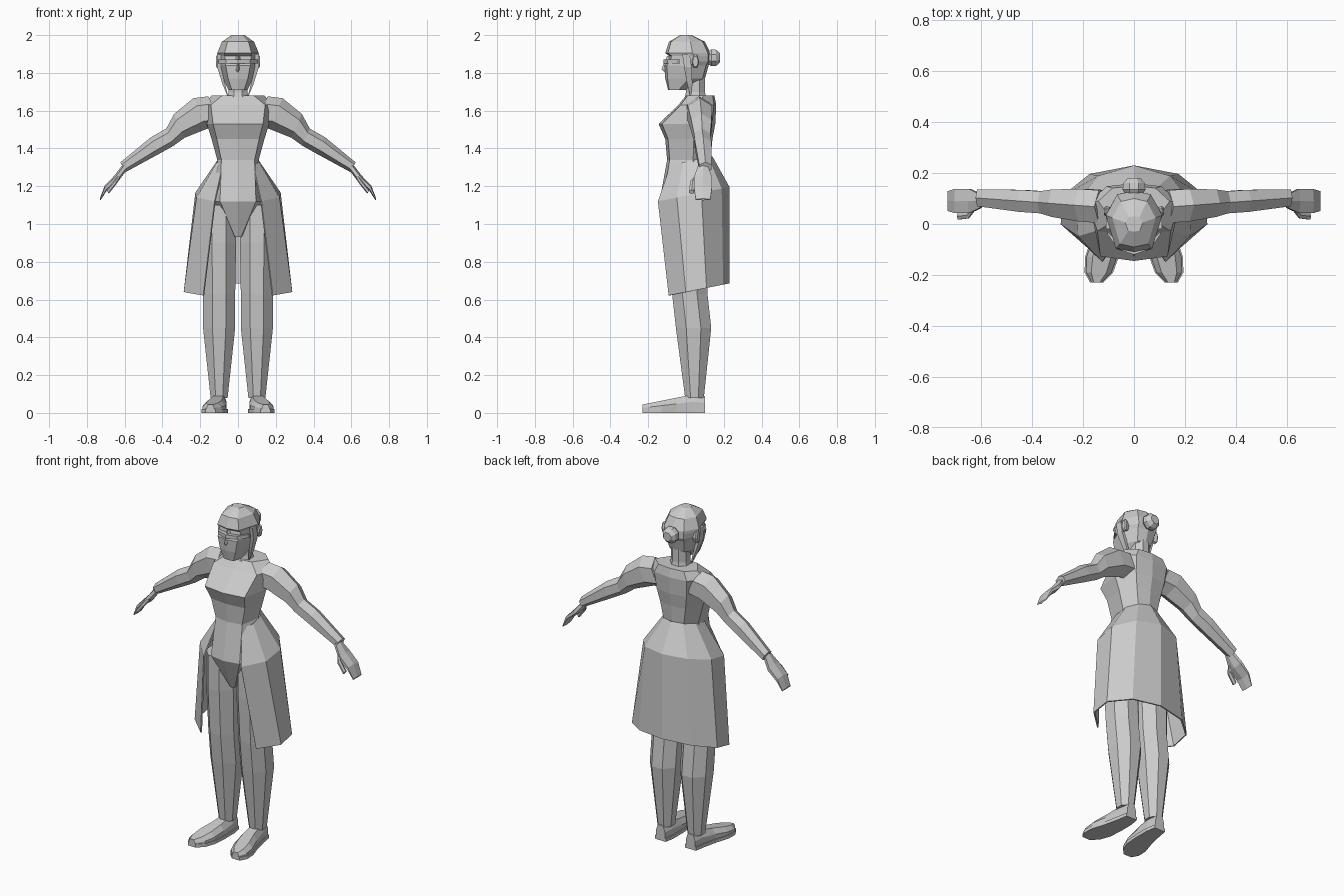
import bpy, bmesh
from math import cos, sin, pi, radians
from mathutils import Vector

if "Cube" in bpy.data.objects:
    bpy.data.objects.remove(bpy.data.objects["Cube"], do_unlink=True)

grey = bpy.data.materials.new("plain_grey")
grey.use_nodes = True
grey.diffuse_color = (.6, .6, .6, 1)
for node in grey.node_tree.nodes:
    if node.type == 'BSDF_PRINCIPLED':
        node.inputs["Base Color"].default_value = grey.diffuse_color


def loft(name, rings, closed=True, mirror=False, thickness=0):
    """Skin a list of equal-length point rings into a flat-shaded part."""
    bm = bmesh.new()
    rows = [[bm.verts.new(point) for point in ring] for ring in rings]
    count = len(rows[0])
    for lower, upper in zip(rows, rows[1:]):
        for i in range(count if closed else count - 1):
            j = (i + 1) % count
            bm.faces.new((lower[i], lower[j], upper[j], upper[i]))
    if closed:
        bm.faces.new(rows[0])
        bm.faces.new(rows[-1])
    bmesh.ops.recalc_face_normals(bm, faces=bm.faces)
    mesh = bpy.data.meshes.new(name)
    bm.to_mesh(mesh)
    bm.free()
    mesh.materials.append(grey)
    part = bpy.data.objects.new(name, mesh)
    bpy.context.collection.objects.link(part)
    if mirror:
        part.modifiers.new("Mirror", 'MIRROR').use_clip = True
    if thickness:
        part.modifiers.new("Solidify", 'SOLIDIFY').thickness = thickness


def oval(centre, across, along, sides=6, flat_front=False):
    """Polygon ring spanned by two half axes."""
    centre, across, along = Vector(centre), Vector(across), Vector(along)
    turn = pi / sides if flat_front else 0
    angles = [2 * pi * i / sides + turn for i in range(sides)]
    return [centre + (across * cos(a) + along * sin(a)) / cos(turn) for a in angles]


def body_ring(z, width, front, back, flat=.8):
    """Symmetric ring with a flat front, a widest point and a narrower back."""
    depth = back - front
    half = [(width * flat, front + depth * .06),
            (width, front + depth * .6),
            (width * .6, back - depth * .06)]
    left = [(x, y, z) for x, y in half]
    right = [(-x, y, z) for x, y in reversed(half)]
    return [(0, front, z), *left, (0, back, z), *right]


def limb_ring(x, z, height, depth, y):
    """Slanted six-sided section of an arm or hand."""
    return oval((x, y, z), (height * .4, 0, height * .9), (0, depth, 0))


def level_ring(x, y, z, width, depth, sides=8):
    return oval((x, y, z), (width, 0, 0), (0, depth, 0), sides, flat_front=True)


def upright_ring(x, y, z, width, height, sides=8):
    return oval((x, y, z), (width, 0, 0), (0, 0, height), sides, flat_front=True)


def skirt_ring(z, width, front, back, opening):
    """Half ellipse from the front opening round to the back, higher at the back."""
    middle, depth, steps = (front + back) / 2, (back - front) / 2, 4
    start = radians(opening)
    points = []
    for i in range(steps + 1):
        angle = start + (pi / 2 - start) * i / steps
        y = middle + depth * sin(angle)
        points.append((width * cos(angle) if i < steps else 0, y, z + y * .2))
    return points


# Torso, ending in a point between the legs
loft("torso", [
    body_ring(.93, .02, -.06, .06),
    body_ring(1.12, .19, -.14, .17, flat=.5),
    body_ring(1.34, .11, -.1, .13),
    body_ring(1.45, .14, -.11, .14),
    body_ring(1.53, .165, -.145, .155),
    body_ring(1.63, .18, -.04, .16),
    body_ring(1.68, .14, 0, .15, flat=.6),
])
loft("neck", [level_ring(0, .05, z, radius, radius)
              for z, radius in ((1.65, .06), (1.7, .05), (1.8, .05))])

# Open-fronted skirt, one half mirrored
loft("skirt", [
    skirt_ring(.64, .3, -.13, .23, opening=-52),
    skirt_ring(1.15, .235, -.18, .23, opening=-58),
    skirt_ring(1.33, .115, -.12, .14, opening=-45),
], closed=False, mirror=True, thickness=.008)

# Trouser legs
leg_profile = ((.08, .045, .045), (.45, .085, .04), (.63, .085, .02),
               (.9, .09, .01), (1.1, .09, .01))
loft("leg", [level_ring(.1, y, z, radius, radius * 1.1)
             for z, radius, y in leg_profile], mirror=True)

# Shoes and soles share one splayed outline, sloping down to the toe
shoe_outline = ((.1, .03), (.04, .04), (-.05, .05), (-.13, .06), (-.19, .05), (-.23, .02))
shoe, sole = [], []
for y, width in shoe_outline:
    x = .1 - min(y, 0) * .2
    top = min(.09 + y * .2, .19 - y)
    rim = width + .006
    shoe.append([(x - width, y, 0), (x + width, y, 0), (x + width, y, top * .6),
                 (x + width * .6, y, top), (x - width * .6, y, top), (x - width, y, top * .6)])
    sole.append([(x - rim, y, 0), (x + rim, y, 0), (x + rim, y, .02), (x - rim, y, .02)])
loft("shoe", shoe, mirror=True)
loft("sole", sole, mirror=True)

# Arms, drifting back and flattening towards the hands
arm_path = ((.12, 1.595, .09), (.2, 1.585, .09), (.31, 1.52, .07),
            (.36, 1.46, .05), (.44, 1.415, .05), (.61, 1.3, .03))
loft("arm", [limb_ring(x, z, height, depth=.02 + height * .6, y=.06 + x * .07)
             for x, z, height in arm_path], mirror=True)
hand_path = ((.6, 1.3, .02, .03), (.645, 1.24, .02, .055), (.7, 1.19, .014, .055),
             (.73, 1.13, .005, .045))
loft("hand", [limb_ring(x, z, height, depth, y=.09)
              for x, z, height, depth in hand_path], mirror=True)
thumb_path = ((.63, 1.25, .06), (.65, 1.22, .035), (.69, 1.17, .03))
loft("thumb", [limb_ring(x, z, height=.012, depth=.015, y=y)
               for x, z, y in thumb_path], mirror=True)

# Head: jaw, cheeks, recessed eyes, brow and crown
head_profile = ((1.71, .05, -.095, 0), (1.77, .08, -.11, .1), (1.84, .1, -.115, .12),
                (1.86, .105, -.095, .13), (1.89, .108, -.09, .13), (1.905, .11, -.11, .13),
                (1.965, .085, -.09, .1), (2, .035, -.03, .03))
loft("head", [body_ring(z, width, front, back, flat=.65)
              for z, width, front, back in head_profile])

# Band under the eyes, wrapping round the face
band = []
for degrees in range(-70, 71, 35):
    side, ahead = sin(radians(degrees)), cos(radians(degrees))
    x, outer, inner = side * .11, -.12 * ahead, -.09 * ahead
    band.append([(x, outer, 1.85), (x, outer, 1.87), (x, inner, 1.87), (x, inner, 1.85)])
loft("eye_band", band)
loft("nose", [[(-width, -.09, z), (0, tip, z), (width, -.09, z)]
              for z, width, tip in ((1.8, .02, -.11), (1.82, .02, -.13), (1.89, .01, -.1))])

# Side hair locks, ears and the bun at the back
lock_path = ((.1, 0, 1.9, .02), (.1, .01, 1.83, .02), (.075, .02, 1.74, .014), (.055, .025, 1.68, .004))
loft("hair_lock", [level_ring(x, y, z, radius * .5, radius, sides=4)
                   for x, y, z, radius in lock_path], mirror=True)
loft("ear", [oval((x, .05, 1.86), (0, height * .5, 0), (0, 0, height))
             for x, height in ((.09, .03), (.11, .04), (.117, .03))], mirror=True)
loft("bun", [upright_ring(0, y, 1.88, radius, radius)
             for y, radius in ((.11, .03), (.135, .045), (.16, .042), (.18, .025))])
